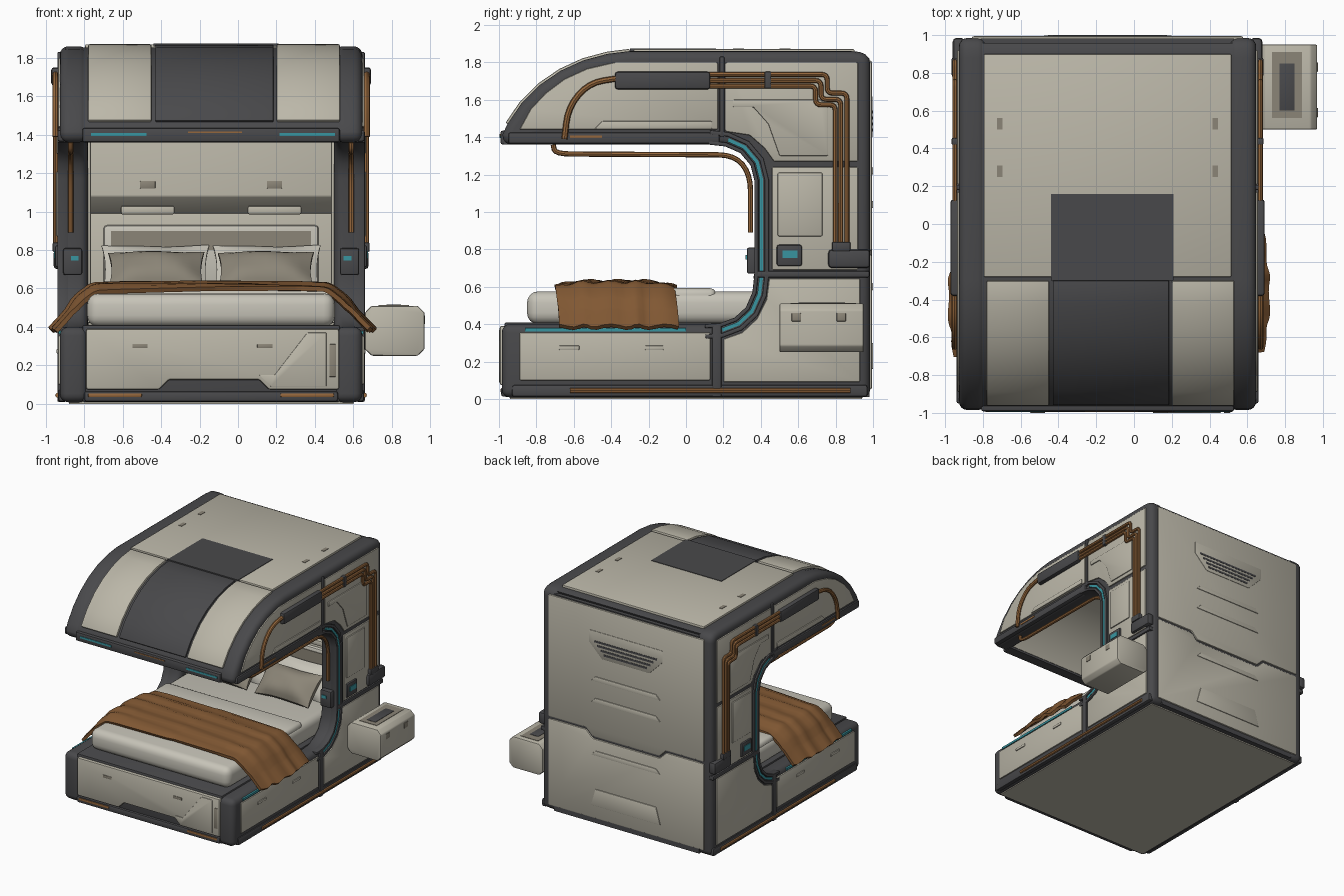
import bpy, bmesh, math
from mathutils import Matrix, Vector

if "Cube" in bpy.data.objects:
    bpy.data.objects.remove(bpy.data.objects["Cube"])
CX = -0.14          # centre line of the pod body

def mat(name, r, g, b):
    m = bpy.data.materials.new(name)
    m.diffuse_color = (r, g, b, 1)
    m.use_nodes = True
    m.node_tree.nodes["Principled BSDF"].inputs["Base Color"].default_value = m.diffuse_color
    return m

LIGHT, DARK = mat("warm_light_panel", 0.50, 0.475, 0.395), mat("dark_grey_frame", 0.066, 0.066, 0.07)
COPPER, BROWN = mat("copper_pipe", 0.30, 0.135, 0.045), mat("brown_blanket", 0.225, 0.10, 0.034)
TEAL, WHITE = mat("teal_glow", 0.04, 0.30, 0.35), mat("bed_linen", 0.57, 0.55, 0.48)
TAUPE = mat("taupe_grey", 0.26, 0.235, 0.185)

def add(name, bm, m, bevel=0, seg=2):
    bmesh.ops.recalc_face_normals(bm, faces=bm.faces)
    me = bpy.data.meshes.new(name)
    bm.to_mesh(me)
    me.materials.append(m)
    o = bpy.data.objects.new(name, me)
    bpy.context.collection.objects.link(o)
    if bevel:
        b = o.modifiers.new("bevel", 'BEVEL')
        b.width, b.segments, b.limit_method, b.angle_limit = bevel, seg, 'ANGLE', math.radians(31)
    return o

def prism(name, pts, axis, a, b, m, bevel=0, seg=2):
    """Extrude a closed 2D outline along an axis from a to b."""
    put = {'x': lambda p, t: (t + CX, p[0], p[1]), 'y': lambda p, t: (p[0] + CX, t, p[1]),
           'z': lambda p, t: (p[0] + CX, p[1], t)}[axis]
    bm = bmesh.new()
    lo, hi = [[bm.verts.new(put(p, t)) for p in pts] for t in (a, b)]
    for f in [lo, hi] + [(lo[i - 1], lo[i], hi[i], hi[i - 1]) for i in range(len(pts))]:
        bm.faces.new(f)
    return add(name, bm, m, bevel, seg)

def box(name, x, y, z, m, bevel=0, seg=2):
    return prism(name, [(x[0], y[0]), (x[1], y[0]), (x[1], y[1]), (x[0], y[1])], 'z', z[0], z[1], m, bevel, seg)

def strip(path, d0, d1):
    """Closed outline between two offsets of an open path (positive = right of travel)."""
    def off(d):
        n = len(path) - 1
        ts = [(Vector(path[min(i + 1, n)]) - Vector(path[max(i - 1, 0)])).normalized() for i in range(n + 1)]
        return [(p[0] + t.y * d, p[1] - t.x * d) for p, t in zip(path, ts)]
    return off(d0) + off(d1)[::-1]

def rounded(pts, r):
    """Round the inner corners of an open path."""
    v = [Vector(p) for p in pts]
    out = [v[0]]
    for a, b, c in zip(v, v[1:], v[2:]):
        p = b + (a - b).normalized() * min(r, (a - b).length * .49)
        q = b + (c - b).normalized() * min(r, (c - b).length * .49)
        out += [p * (1 - t)**2 + b * 2 * t * (1 - t) + q * t * t for t in (0, .25, .5, .75, 1)]
    return out + [v[-1]]

def pipe(name, pts, u, radius, r=0.05):
    cu = bpy.data.curves.new(name, 'CURVE')
    cu.dimensions, cu.bevel_depth, cu.bevel_resolution, cu.use_fill_caps = '3D', radius, 2, True
    path, s = rounded(pts, r), cu.splines.new('POLY')
    s.points.add(len(path) - 1)
    for k, p in zip(s.points, path):
        k.co = (u + CX, p[0], p[1], 1)
    cu.materials.append(COPPER)
    bpy.context.collection.objects.link(bpy.data.objects.new(name, cu))

# Side outline: curved canopy, back, base and the C-shaped opening
ROOF = [(-.98, 1.36), (-.98, 1.415), (-.955, 1.47), (-.88, 1.58), (-.78, 1.68), (-.67, 1.755), (-.55, 1.81),
        (-.42, 1.845), (-.30, 1.86), (.88, 1.86), (.93, 1.855), (.96, 1.842)]
ARC = [(.10, .40), (.18, .405), (.26, .435), (.32, .49), (.355, .57), (.365, .66),
       (.365, 1.17), (.345, 1.25), (.29, 1.315), (.21, 1.35), (.12, 1.36)]
FRAME = ROOF + [(.979, 1.82), (.985, 1.79), (.985, .008), (-.985, .008), (-.985, .40)] + ARC
SIDE_PANELS = {
    "canopy": [(-.89, 1.44), (.17, 1.44), (.17, 1.80), (-.38, 1.80), (-.53, 1.765), (-.65, 1.71), (-.75, 1.635), (-.83, 1.55)],
    "upper": [(.21, 1.43), (.34, 1.41), (.42, 1.34), (.47, 1.27), (.92, 1.27), (.92, 1.80), (.21, 1.80)],
    "middle": [(.46, .69), (.92, .69), (.92, 1.24), (.46, 1.24)],
    "lower": [(.20, .09), (.93, .09), (.93, .645), (.445, .645), (.43, .53), (.38, .43), (.30, .355), (.20, .32)],
    "base": [(-.89, .10), (.13, .10), (.13, .355), (-.89, .355)]}
# Side fittings: name, y range, z range, outer distance from centre, material, bevel
FITTINGS = [
    ("base_glow", -.86, .0, .362, .38, .793, TEAL, 0), ("canopy_lip", -.95, .18, 1.365, 1.425, .80, DARK, .012),
    ("lip_wear", -.62, -.45, 1.395, 1.408, .803, COPPER, 0), ("waist_band", .38, .98, .65, .685, .80, DARK, .008),
    ("base_band", .14, .19, .01, .40, .80, DARK, .008), ("canopy_band", .18, .205, 1.40, 1.83, .80, DARK, .006),
    ("skirt", -.93, .97, .012, .075, .796, DARK, .012), ("middle_relief", .49, .73, .87, 1.21, .806, LIGHT, .008),
    ("drawer_pull", -.68, -.57, .262, .285, .804, LIGHT, .004), ("drawer_pull", -.22, -.12, .262, .285, .804, LIGHT, .004),
    ("control_panel", .485, .62, .71, .825, .812, DARK, .012), ("control_screen", .515, .595, .755, .795, .817, TEAL, 0),
    ("pipe_collar", .76, .985, .70, .80, .82, DARK, .02), ("pipe_socket", .78, .88, .79, .84, .825, DARK, .008),
    ("pipe_housing", -.38, .13, 1.655, 1.75, .832, DARK, .015), ("pipe_clip", .42, .455, 1.66, 1.75, .825, DARK, .005)]

for s, side in ((-1, "left"), (1, "right")):
    def sp(name, pts, a, b, m, bevel=0, seg=2):
        return prism(side + "_" + name, pts, 'x', s * a, s * b, m, bevel, seg)
    sp("frame", FRAME, .64, .787, DARK, .055, 4)
    for n, pts in SIDE_PANELS.items():
        sp(n + "_panel", pts, .76, .797, LIGHT, .008)
    for n, y0, y1, z0, z1, u, m, bv in FITTINGS:
        sp(n, [(y0, z0), (y1, z0), (y1, z1), (y0, z1)], .755, u, m, bv)
    # raised rims and glowing line around the opening
    sp("opening_rim", strip(ARC, .0, .022), .74, .80, DARK, .006)
    sp("opening_outer_rim", strip(ARC, .055, .078), .76, .80, DARK, .005)
    sp("opening_glow", strip(ARC[1:-1], .028, .048), .76, .793, TEAL)
    # panel relief
    sp("canopy_ridge", [(-.49, 1.445), (.14, 1.445), (.14, 1.485), (-.45, 1.485)], .78, .806, LIGHT, .006)
    sp("upper_relief", [(.25, 1.56), (.36, 1.56), (.44, 1.47), (.50, 1.30), (.76, 1.30), (.76, 1.56), (.72, 1.60), (.25, 1.60)],
       .78, .805, LIGHT, .006)
    # copper pipes
    pipe(side + "_skirt_pipe", [(-.62, .045), (.88, .045)], s * .798, .013)
    pipe(side + "_front_pipe", [(-.65, 1.39), (-.63, 1.56), (-.52, 1.69), (-.36, 1.715)], s * .81, .016, .12)
    for d in (0, .033, .062):
        pipe(side + "_long_pipe", [(.1, 1.735 - d), (.755 - d, 1.735 - d), (.755 - d, 1.635 - d), (.86 - d, 1.635 - d),
                                   (.86 - d, .82)], s * .809, .013, .03)
    pipe(side + "_curtain_rail", [(-.71, 1.36), (-.70, 1.31), (.26, 1.305), (.345, 1.2), (.345, .89)], s * .73, .014, .09)
    # bedside switch box and inner lining
    box(side + "_switch_box", (s * .72 - .05, s * .72 + .05), (.325, .40), (.67, .81), DARK, .012)
    box(side + "_switch_light", (s * .71 - .02, s * .71 + .02), (.319, .33), (.745, .77), TEAL)
    sp("inner_lining", [(.42, .42), (.86, .42), (.86, 1.72), (.42, 1.72)], .625, .65, LIGHT, .008)
    # curved light panels, lip lights and roof caps
    e = s * .49 + .015
    prism(side + "_canopy_front_panel", strip(ROOF[2:9], -.012, .03), 'x', e - .165, e + .165, LIGHT, .008)
    box(side + "_lip_light", (e - .15, e + .14), (-.996, -.97), (1.394, 1.41), TEAL)
    for y in (.28, .53):
        box(side + "_roof_cap", (s * .57 - .015, s * .57 + .015), (y - .03, y + .03), (1.86, 1.873), TAUPE)

# Roof shell
prism("canopy_shell", strip(ROOF, .006, .08), 'x', -.67, .67, DARK)
prism("ceiling_lining", strip(ROOF[1:], .08, .095), 'x', -.645, .645, LIGHT)
prism("canopy_centre_panel", strip(ROOF[2:9], -.008, .02), 'x', -.29, .325, DARK, .006)
box("canopy_front_lip", (-.67, .67), (-.992, -.92), (1.36, 1.435), DARK, .012)
box("lip_centre_line", (-.12, .16), (-.996, -.97), (1.408, 1.416), COPPER)
box("roof_panel", (-.655, .655), (-.28, .90), (1.84, 1.87), LIGHT, .006)
box("roof_dark_plate", (-.30, .35), (-.30, .16), (1.86, 1.874), DARK)

# Back wall
box("back_core", (-.67, .67), (.84, .982), (.01, 1.82), DARK)
for n, z0, z1, zs in (("upper", 1.81, 1.81, .79), ("lower", .05, .05, .775)):
    prism("back_" + n + "_panel", [(-.72, z0), (-.72, zs), (-.37, zs), (-.31, zs - .06), (.31, zs - .06), (.37, zs),
                                   (.72, zs), (.72, z1)], 'y', .95, .994, LIGHT, .012)
prism("back_vent_surround", [(-.22, 1.40), (.22, 1.40), (.34, 1.52), (.34, 1.62), (-.34, 1.62), (-.34, 1.52)],
      'y', .98, .998, LIGHT, .006)
for k in range(4):
    box("back_vent_slot", (-.20 - .03 * k, .20 + .03 * k), (.98, 1.0), (1.43 + .032 * k, 1.446 + .032 * k), DARK)
for z, h in ((.16, .14), (.58, .04), (1.02, .04), (1.20, .04)):
    prism("back_ridge", [(-.32, z), (.32, z), (.28, z + h), (-.28, z + h)], 'y', .98, 1.0, LIGHT, .005)

# Base
box("base_core", (-.67, .67), (-.97, .90), (.01, .41), DARK, .01)
box("underside_plate", (-.74, .74), (-.94, .94), (0, .02), LIGHT)
prism("base_front_panel", [(-.65, .075), (-.27, .075), (-.22, .125), (.25, .125), (.30, .075), (.665, .075),
                           (.665, .39), (-.65, .39)], 'y', -.996, -.95, LIGHT, .01)
box("front_skirt", (-.66, .66), (-.988, -.95), (.012, .065), DARK, .012)
prism("front_relief", [(.25, .15), (.33, .15), (.50, .37), (.60, .37), (.60, .09), (.31, .09)], 'y', -.98, -1, LIGHT, .004)
box("front_slot", (.615, .65), (-1.0, -.98), (.14, .31), TAUPE, .004)
for s in (-1, 1):
    box("front_foot_pipe", (s * .50 - .14, s * .50 + .14), (-.993, -.95), (.035, .055), COPPER, .006)
    box("front_pull", (s * .325 - .085, s * .325 - .005), (-1.0, -.98), (.29, .312), TAUPE, .003)

# Head wall inside the pod
prism("head_cabinet", [(.86, .98), (.72, .99), (.62, 1.08), (.66, 1.50), (.86, 1.70)], 'x', -.645, .645, LIGHT, .008)
box("headboard", (-.645, .645), (.72, .86), (.40, 1.0), LIGHT, .02)
box("headboard_pad", (-.56, .56), (.695, .74), (.60, .93), WHITE, .02)
box("headboard_strip", (-.52, .52), (.690, .70), (.80, .90), TAUPE)
for u in (-.33, .33):
    box("reading_light", (u - .14, u + .14), (.64, .74), (.985, 1.03), LIGHT, .01)
    box("cabinet_vent", (u - .04, u + .04), (.62, .65), (1.12, 1.16), TAUPE, .004)

# Bed
box("mattress", (-.645, .645), (-.85, .70), (.40, .575), WHITE, .06, 4)
box("folded_sheet", (-.63, .63), (-.10, .16), (.50, .592), WHITE, .03, 3)
for u, y, z, w, h, tilt, m in ((.29, .62, .69, .28, .15, 1.1, WHITE), (.285, .47, .69, .25, .14, .75, TAUPE)):
    for s in (-1, 1):
        bm = bmesh.new()
        bmesh.ops.create_cube(bm, size=2)
        bmesh.ops.subdivide_edges(bm, edges=bm.edges, cuts=9, use_grid_fill=True)
        for v in bm.verts:
            a, b, c = v.co
            c = c * (1 - .8 * abs(a)**3) * (1 - .8 * abs(b)**3) + .05 * math.sin(5 * a + 3 * b)
            v.co = (a * (1 - .07 * (1 - b * b)) * w, b * (1 - .1 * (1 - a * a)) * h, c * .08)
        bm.transform(Matrix.Translation((s * u + CX, y, z)) @ Matrix.Rotation(tilt, 4, 'X'))
        add("pillow", bm, m)

# Draped blanket, widest in the middle
path = rounded([(-.835, .385), (-.77, .455), (-.70, .54), (-.62, .60), (-.48, .605), (0, .61), (.48, .605),
                (.62, .60), (.70, .54), (.78, .455), (.85, .385)], .03)
bm, rows = bmesh.new(), []
for i in range(21):
    y, k = -.69 + .62 * i / 20, math.sin(math.pi * i / 20)
    rows.append([bm.verts.new((p.x * (.965 + .035 * k + .006 * math.sin(i * 1.1)) + CX,
                               y + .012 * math.sin(p.x * 9) + .02 * abs(p.x) * math.sin(i * .7),
                               p.y + (.025 * min(1, 2 * k) - .012) * (p.y > .5) + .008 * math.sin(i * 1.35 + p.x * 2.5)))
                 for p in path])
for a, b in zip(rows, rows[1:]):
    for j in range(len(path) - 1):
        bm.faces.new((a[j], a[j + 1], b[j + 1], b[j]))
blanket = add("blanket", bm, BROWN)
sol = blanket.modifiers.new("thickness", 'SOLIDIFY')
sol.thickness, sol.offset = .024, 0

# Bedside storage box on the right wall
c, X0, X1 = .035, .66 - CX, .97 - CX
prism("storage_box", [(X0 + c, .25), (X1 - c, .25), (X1, .25 + c), (X1, .51 - c), (X1 - c, .51), (X0 + c, .51),
                      (X0, .51 - c), (X0, .25 + c)], 'y', .50, .95, LIGHT, .008)
box("storage_mount", (.78, X0 + .03), (.56, .89), (.30, .46), DARK, .01)
box("storage_top_inset", (X0 + .07, X1 - .08), (.56, .91), (.50, .513), TAUPE)
box("storage_top_slot", (.77 - CX, .85 - CX), (.60, .85), (.505, .516), DARK, .003)
for y in (.59, .83):
    box("storage_latch", (X1 - .02, X1 + .004), (y - .025, y + .025), (.415, .46), TAUPE, .004)

# Apply modifiers, convert pipes to meshes and smooth the rounded parts
bpy.ops.object.select_all(action='SELECT')
bpy.context.view_layer.objects.active = blanket
bpy.ops.object.convert(target='MESH')
bpy.ops.object.shade_smooth_by_angle(angle=math.radians(35))
